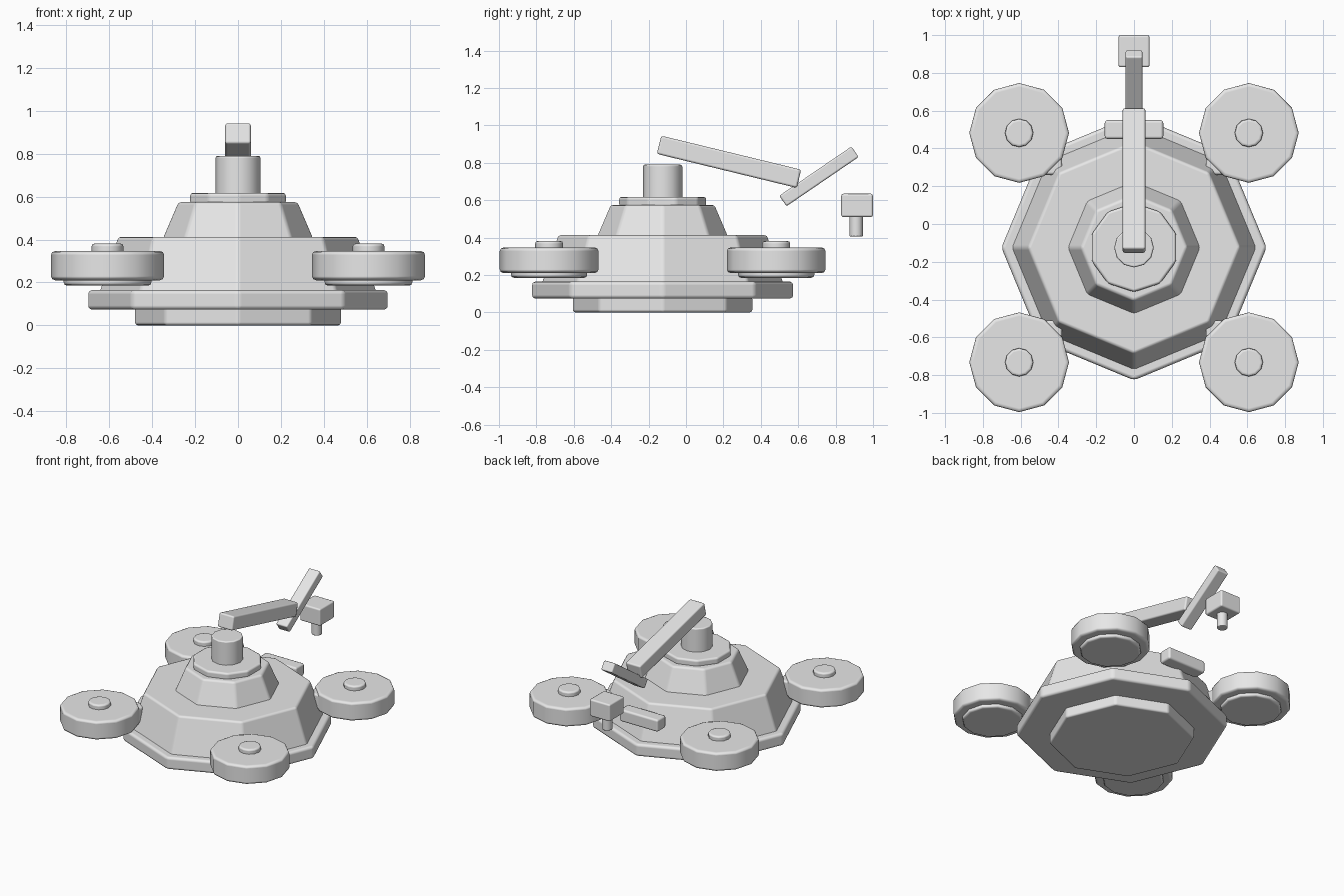
import bpy, math

if "Cube" in bpy.data.objects:
    bpy.data.objects.remove(bpy.data.objects["Cube"])

grey = bpy.data.materials.new("light_grey")
grey.diffuse_color = (0.8, 0.8, 0.8, 1)
grey.use_nodes = True
grey.node_tree.nodes["Principled BSDF"].inputs["Base Color"].default_value = grey.diffuse_color
CY = -0.125  # y of the body axis


def finish(name, bevel):
    """Name, colour and soften the edges of the active object."""
    ob = bpy.context.object
    ob.name = ob.data.name = name
    ob.data.materials.append(grey)
    ob.data.shade_smooth()
    mod = ob.modifiers.new("soft_edges", 'BEVEL')
    mod.width = bevel
    mod.segments = 2
    mod.limit_method = 'ANGLE'
    mod.angle_limit = math.radians(35)
    mod.harden_normals = True
    return ob


def tier(name, x, y, z0, z1, r0, r1, sides, bevel=0.015):
    """Upright prism or frustum between two heights."""
    bpy.ops.mesh.primitive_cone_add(vertices=sides, radius1=r0, radius2=r1,
                                    depth=z1 - z0, location=(x, y, (z0 + z1) / 2))
    return finish(name, bevel)


def box(name, centre, size, tilt=0, bevel=0.015):
    bpy.ops.mesh.primitive_cube_add(size=1, location=centre)
    ob = bpy.context.object
    ob.scale = size
    bpy.ops.object.transform_apply(location=False, rotation=False, scale=True)
    ob.rotation_euler.x = math.radians(tilt)
    return finish(name, bevel)


# stacked body
tier("base_plate", 0, CY, 0, 0.085, 0.483, 0.483, 8)
tier("skirt", 0, CY, 0.073, 0.165, 0.702, 0.702, 8, 0.02)
tier("hull", 0, CY, 0.15, 0.413, 0.65, 0.56, 8)
tier("turret", 0, CY, 0.40, 0.575, 0.355, 0.28, 8)
tier("turret_cap", 0, CY, 0.565, 0.618, 0.235, 0.235, 10)
tier("post", 0, CY, 0.60, 0.79, 0.105, 0.105, 12, 0.01)

# four round pods with hub, underside disc and mounting block
for sx in (-1, 1):
    for sy in (-1, 1):
        x, y = 0.608 * sx, CY + 0.607 * sy
        tier("pod", x, y, 0.21, 0.347, 0.264, 0.264, 12, 0.02)
        tier("pod_underside", x, y, 0.185, 0.23, 0.204, 0.204, 12)
        tier("pod_hub", x, y, 0.335, 0.382, 0.075, 0.075, 12)
        box("pod_mount", (0.49 * sx, CY + 0.495 * sy, 0.275), (0.22, 0.22, 0.11))

# rear pad
box("rear_pad", (0, 0.50, 0.325), (0.31, 0.10, 0.09))

# jointed arm and tool head
box("upper_arm", (0, 0.23, 0.805), (0.12, 0.77, 0.10), -13.65, 0.012)
box("fore_arm", (0, 0.711, 0.727), (0.09, 0.467, 0.068), 34.3, 0.01)
box("tool_head", (0, 0.915, 0.572), (0.165, 0.17, 0.125), 0, 0.012)
tier("nozzle", 0, 0.91, 0.405, 0.53, 0.036, 0.036, 12, 0.006)
